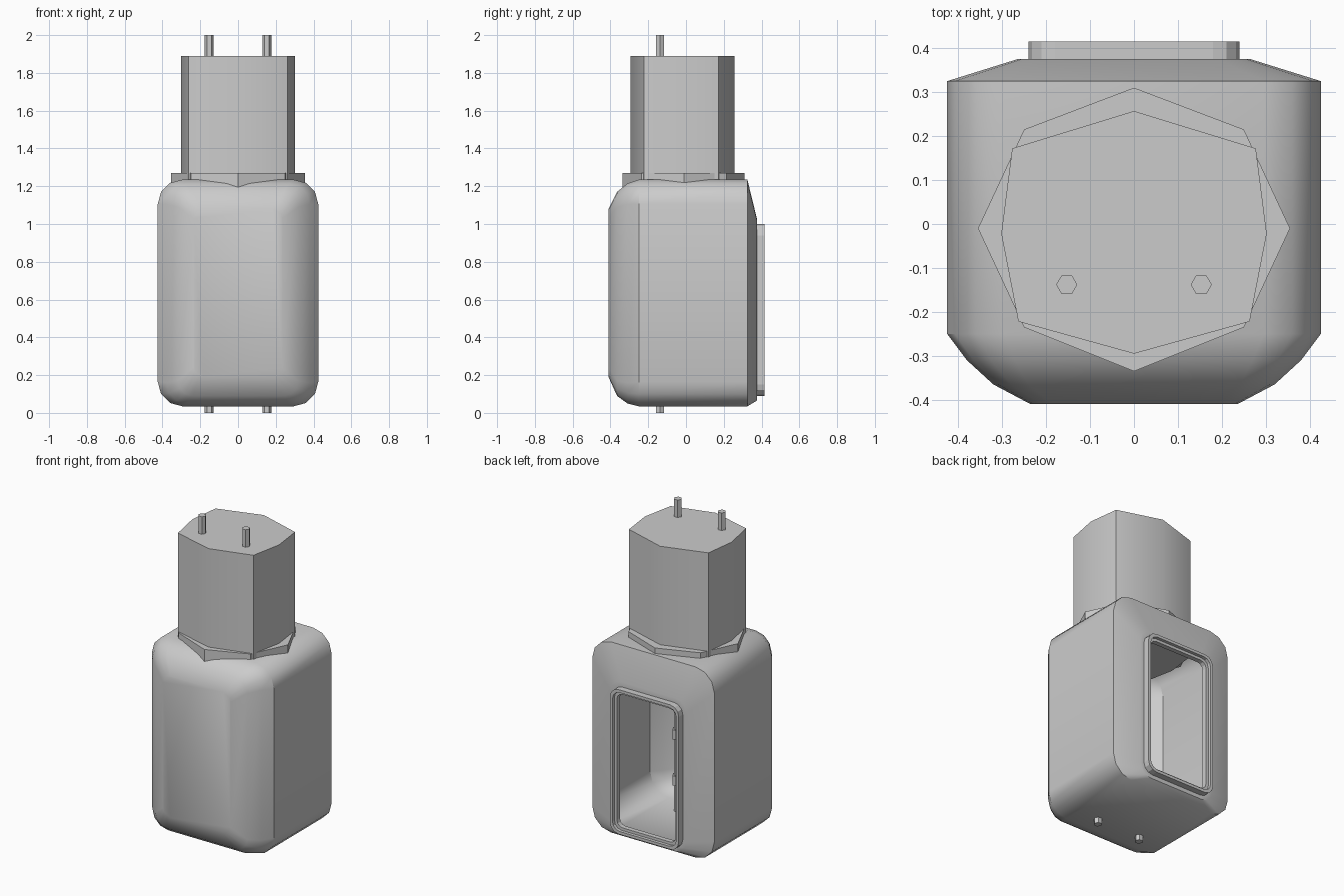
import bpy, bmesh, math

if "Cube" in bpy.data.objects:
    bpy.data.objects.remove(bpy.data.objects["Cube"])


def make_object(name, bm, smooth=None):
    bmesh.ops.recalc_face_normals(bm, faces=bm.faces[:])
    mesh = bpy.data.meshes.new(name)
    bm.to_mesh(mesh)
    bm.free()
    ob = bpy.data.objects.new(name, mesh)
    bpy.context.collection.objects.link(ob)
    if smooth:
        bpy.ops.object.select_all(action='DESELECT')
        ob.select_set(True)
        bpy.context.view_layer.objects.active = ob
        bpy.ops.object.shade_smooth_by_angle(angle=math.radians(smooth))
    return ob


def rounded_ring(y, half, bottom, top, radius, segs=3):
    # Rounded rectangle in the xz plane
    points = []
    for k, (sx, z) in enumerate(((1, top), (-1, top), (-1, bottom), (1, bottom))):
        cx = sx * (half - radius)
        cz = z - radius if z == top else z + radius
        for i in range(segs + 1):
            a = math.pi / 2 * (k + i / segs)
            points.append((cx + radius * math.cos(a), y, cz + radius * math.sin(a)))
    return points


def loft(bm, rings, cap_start=False, cap_end=False):
    loops = [[bm.verts.new(p) for p in ring] for ring in rings]
    for a, b in zip(loops, loops[1:]):
        for i in range(len(a)):
            j = (i + 1) % len(a)
            bm.faces.new((a[i], a[j], b[j], b[i]))
    if cap_start:
        bm.faces.new(loops[0])
    if cap_end:
        bm.faces.new(loops[-1])


def prism(name, outline, z0, z1, smooth=None):
    bm = bmesh.new()
    loft(bm, [[(x, y, z) for x, y in outline] for z in (z0, z1)], True, True)
    return make_object(name, bm, smooth)


def polygon(cx, cy, r, n):
    return [(cx + r * math.cos(2 * math.pi * i / n),
             cy + r * math.sin(2 * math.pi * i / n)) for i in range(n)]


# Hollow body with a raised frame round the rear opening
body = [
    (-0.41, 0.235, 0.19, 1.08, 0.05),
    (-0.365, 0.32, 0.09, 1.17, 0.08),
    (-0.31, 0.38, 0.05, 1.215, 0.11),
    (-0.25, 0.425, 0.035, 1.235, 0.13),
    (0.325, 0.425, 0.035, 1.235, 0.13),
    (0.375, 0.265, 0.065, 1.03, 0.075),
    (0.375, 0.24, 0.09, 1.0, 0.06),
]
bm = bmesh.new()
loft(bm, [rounded_ring(*r) for r in body], cap_start=True)
make_object("housing", bm, 35)

frame = [
    (0.375, 0.24, 0.09, 1.0, 0.06),
    (0.415, 0.24, 0.09, 1.0, 0.06),
    (0.415, 0.222, 0.108, 0.982, 0.05),
    (0.395, 0.222, 0.108, 0.982, 0.05),
    (0.395, 0.205, 0.125, 0.965, 0.04),
    (0.365, 0.205, 0.125, 0.965, 0.04),
]
bm = bmesh.new()
loft(bm, [rounded_ring(*r) for r in frame])
make_object("opening_frame", bm)

# Eight-sided neck and the collar at its foot
half_neck = [(0, -0.295), (0.263, -0.222), (0.302, -0.022), (0.277, 0.172), (0, 0.257)]
neck = half_neck + [(-x, y) for x, y in half_neck[-2:0:-1]]
prism("neck", neck, 1.13, 1.89, 35)
half_collar = [(0, -0.335), (0.25, -0.235), (0.355, -0.01), (0.25, 0.215), (0, 0.31)]
collar = half_collar + [(-x, y) for x, y in half_collar[-2:0:-1]]
prism("collar", collar, 1.17, 1.27, 35)

# Two full-height rods with sleeves inside the body
for side, label in ((-1, "left"), (1, "right")):
    x = side * 0.153
    prism(f"{label}_rod", polygon(x, -0.138, 0.024, 6), 0, 2.0)
    for i, z in enumerate((0.23, 0.52)):
        prism(f"{label}_sleeve_{i + 1}", polygon(x, -0.138, 0.034, 6), z - 0.03, z + 0.03)
